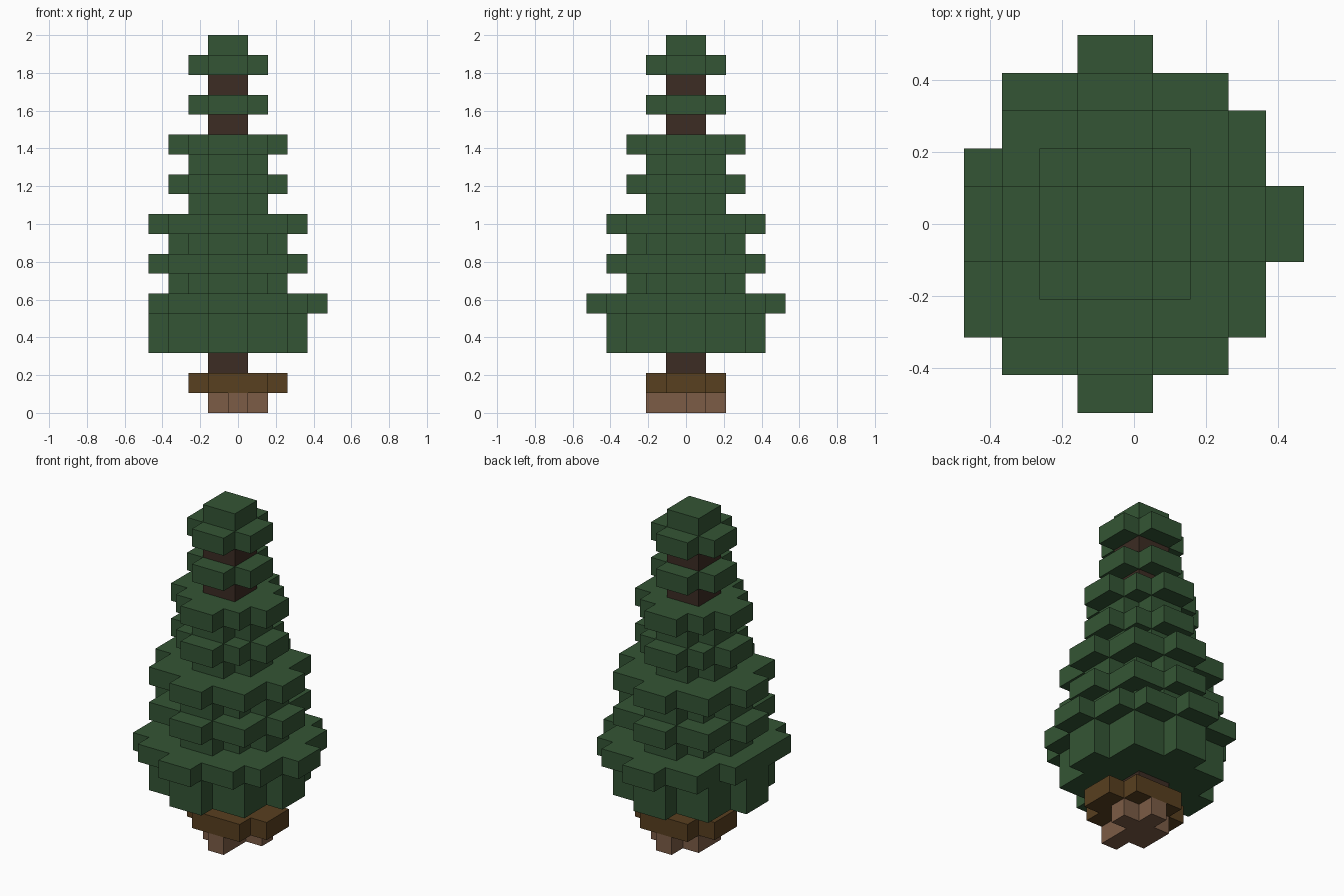
import bpy
import bmesh
from mathutils import Vector

cube = bpy.data.objects.get("Cube")
if cube:
    bpy.data.objects.remove(cube, do_unlink=True)

UNIT = 2 / 19  # edge of one block


def material(name, rgb):
    mat = bpy.data.materials.new(name)
    mat.use_nodes = True
    mat.diffuse_color = (*rgb, 1)
    bsdf = next(n for n in mat.node_tree.nodes if n.type == 'BSDF_PRINCIPLED')
    bsdf.inputs["Base Color"].default_value = (*rgb, 1)
    bsdf.inputs["Roughness"].default_value = 0.9
    return mat


needle_green = material("needle green", (0.034, 0.091, 0.035))
bark_brown = material("dark bark", (0.045, 0.025, 0.017))
root_brown = material("root brown", (0.098, 0.050, 0.014))
foot_brown = material("pale root", (0.202, 0.107, 0.061))


def rect(x0, x1, y0, y1):
    return {(x, y) for x in range(x0, x1) for y in range(y0, y1)}


def star(core, reach):
    """Square core with a two-block arm on each side."""
    return (rect(-core, core, -core, core) | rect(-reach, reach, -1, 1)
            | rect(-1, 1, -reach, reach))


# Plan of each kind of layer, in blocks around the trunk axis
trunk = rect(-1, 1, -1, 1)
plus = star(1, 2)
small = star(2, 3)
large = star(3, 4)
skirt = (rect(-4, 4, -3, 3) | rect(-3, 3, -4, 4) | rect(-1, 1, -5, 5)
         | rect(4, 5, -1, 1)) - {(-4, 2)}
roots = rect(-1, 2, -2, 2) | rect(-2, 3, -1, 1)
feet = trunk | {(0, -2), (0, 1), (1, 0)}

# Parts: name, material, layers from bottom to top
parts = [
    ("root_feet", foot_brown, {0: feet}),
    ("root_flare", root_brown, {1: roots}),
    ("trunk", bark_brown, {k: trunk for k in (2, 14, 16)}),
    ("lower_branches", needle_green, {3: large, 4: large, 5: skirt}),
    ("middle_branches", needle_green, {6: small, 7: large, 8: small, 9: large}),
    ("upper_branches", needle_green, {10: plus, 11: small, 12: plus, 13: small}),
    ("top_branches", needle_green, {15: plus, 17: plus}),
    ("tree_tip", needle_green, {18: trunk}),
]


def blocks(layers):
    return {(x, y, z) for z, plan in layers.items() for x, y in plan}


filled = set().union(*(blocks(layers) for _, _, layers in parts))


def build(name, mat, layers):
    """Skin the blocks, keeping only outward faces, then merge flat areas."""
    bm = bmesh.new()
    for cell in sorted(blocks(layers)):
        centre = Vector(cell) + Vector((0.5, 0.5, 0.5))
        for axis in range(3):
            for side in (-1, 1):
                neighbour = list(cell)
                neighbour[axis] += side
                if tuple(neighbour) in filled:
                    continue
                n, u, v = Vector(), Vector(), Vector()
                n[axis] = side / 2
                u[(axis + 1) % 3] = side / 2
                v[(axis + 2) % 3] = 1 / 2
                mid = centre + n
                ring = (mid - u - v, mid + u - v, mid + u + v, mid - u + v)
                bm.faces.new([bm.verts.new(
                    ((p.x - 0.5) * UNIT, p.y * UNIT, p.z * UNIT)) for p in ring])
    bmesh.ops.remove_doubles(bm, verts=bm.verts, dist=UNIT / 100)
    bmesh.ops.dissolve_limit(bm, angle_limit=0.01, verts=bm.verts, edges=bm.edges)
    mesh = bpy.data.meshes.new(name)
    bm.to_mesh(mesh)
    bm.free()
    mesh.materials.append(mat)
    bpy.context.collection.objects.link(bpy.data.objects.new(name, mesh))


for part in parts:
    build(*part)
